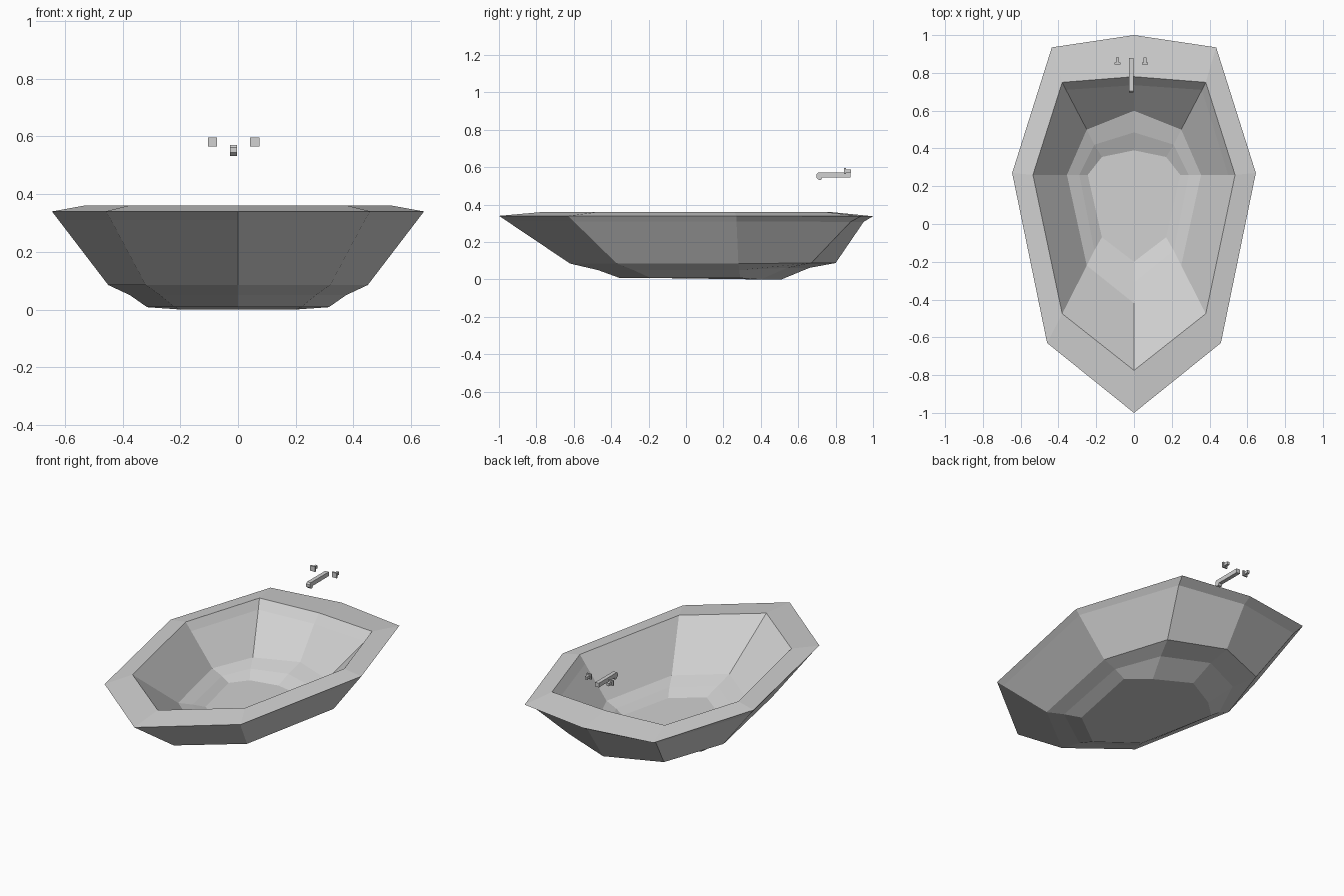
import bpy
import bmesh

default_cube = bpy.data.objects.get("Cube")
if default_cube:
    bpy.data.objects.remove(default_cube, do_unlink=True)

GREY = (0.64, 0.64, 0.64, 1.0)
enamel = bpy.data.materials.new("light_grey_enamel")
enamel.use_nodes = True
enamel.diffuse_color = GREY
enamel.node_tree.nodes["Principled BSDF"].inputs["Base Color"].default_value = GREY


def make_object(name, bm):
    """Turn a bmesh into a flat-shaded object with the shared material."""
    bmesh.ops.recalc_face_normals(bm, faces=bm.faces)
    mesh = bpy.data.meshes.new(name)
    bm.to_mesh(mesh)
    bm.free()
    mesh.materials.append(enamel)
    obj = bpy.data.objects.new(name, mesh)
    bpy.context.collection.objects.link(obj)
    return obj


def outline(front_y, shoulder, waist, corner, back_y, front_z, back_z):
    """Mirror a half outline into a closed eight-sided ring."""
    half = [(*shoulder, front_z), (*waist, front_z), (*corner, back_z)]
    mirrored = [(-x, y, z) for x, y, z in reversed(half)]
    return [(0, front_y, front_z), *half, (0, back_y, back_z), *mirrored]


def loft(name, rings):
    """Bridge rings of equal length and cap both ends."""
    bm = bmesh.new()
    loops = [[bm.verts.new(p) for p in ring] for ring in rings]
    for low, high in zip(loops, loops[1:]):
        for i in range(len(low)):
            j = (i + 1) % len(low)
            bm.faces.new((low[i], low[j], high[j], high[i]))
    bm.faces.new(loops[0])
    bm.faces.new(loops[-1])
    return make_object(name, bm)


def box(name, low, high):
    """Axis-aligned box between two corners."""
    (ax, ay, az), (bx, by, bz) = low, high
    base = [(ax, ay), (bx, ay), (bx, by), (ax, by)]
    return loft(name, [[(x, y, z) for x, y in base] for z in (az, bz)])


# Tub shell: up the outside, over the rim and down the inside to the floor
loft("tub", [
    outline(-.355, (.22, -.19), (.315, .29), (.2, .4), .51, .008, 0),
    outline(-.47, (.27, -.28), (.375, .285), (.26, .54), .66, .05, .062),
    outline(-.62, (.32, -.37), (.45, .28), (.32, .67), .8, .085, .088),
    outline(-.955, (.44, -.6), (.622, .27), (.415, .88), .95, .31, .308),
    outline(-1, (.46, -.63), (.645, .27), (.435, .935), 1, .34, .338),
    outline(-.775, (.38, -.475), (.535, .26), (.38, .75), .78, .36, .36),
    outline(-.705, (.354, -.424), (.499, .26), (.36, .71), .735, .313, .31),
    outline(-.42, (.25, -.22), (.355, .26), (.25, .5), .6, .125, .128),
    outline(-.31, (.21, -.14), (.29, .26), (.21, .42), .485, .095, .1),
    outline(-.2, (.17, -.07), (.245, .26), (.17, .355), .39, .065, .065),
])

# Spout: a side profile with a drooping tip, extruded across its width
MID = -.015
profile = [(.88, .545), (.88, .571), (.705, .571), (.697, .562),
           (.697, .545), (.71, .533), (.722, .533), (.728, .545)]
loft("spout", [[(MID + side, y, z) for y, z in profile] for side in (-.012, .012)])

# Tap handles: square plate on a short stem, one each side of the spout
for side, label in ((-1, "right"), (1, "left")):
    x = MID + side * .073
    box(label + "_tap_plate", (x - .016, .845, .565), (x + .016, .855, .596))
    box(label + "_tap_stem", (x - .008, .855, .572), (x + .008, .882, .589))
